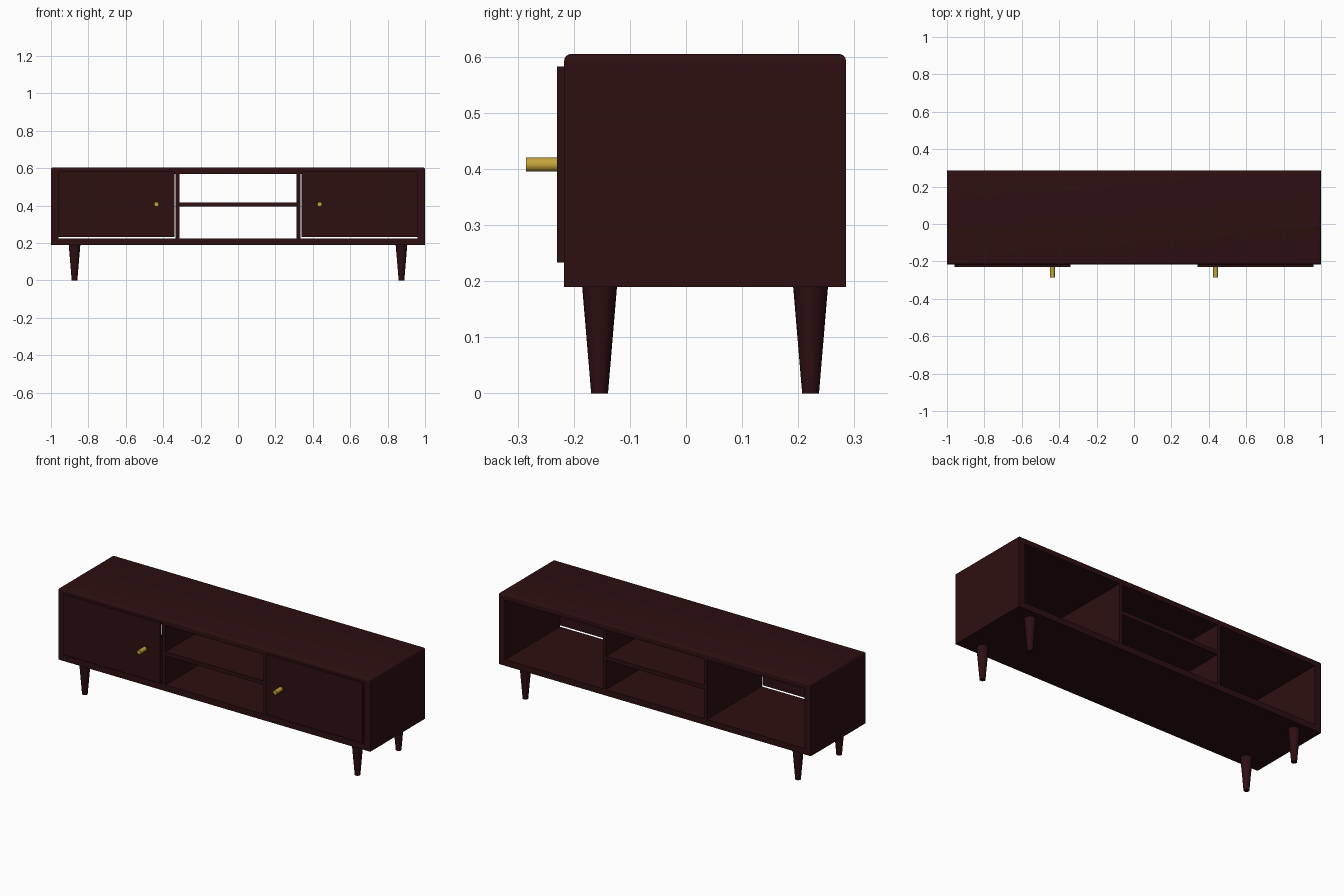
import bpy, bmesh, math
from mathutils import Matrix

if "Cube" in bpy.data.objects:
    bpy.data.objects.remove(bpy.data.objects["Cube"])


def material(name, col):
    m = bpy.data.materials.new(name)
    m.diffuse_color = (*col, 1)
    m.use_nodes = True
    m.node_tree.nodes["Principled BSDF"].inputs["Base Color"].default_value = m.diffuse_color
    return m


wood = material("dark mahogany", (0.027, 0.0046, 0.0053))
brass = material("brass", (0.56, 0.37, 0.045))


def finish(name, bm, mat, smooth=False):
    me = bpy.data.meshes.new(name)
    bm.to_mesh(me)
    bm.free()
    me.materials.append(mat)
    ob = bpy.data.objects.new(name, me)
    bpy.context.collection.objects.link(ob)
    if smooth:
        bpy.ops.object.select_all(action='DESELECT')
        ob.select_set(True)
        bpy.context.view_layer.objects.active = ob
        bpy.ops.object.shade_smooth_by_angle(angle=math.radians(40))
    return ob


def box(name, x, y, z, mat=wood, round_top=0):
    bm = bmesh.new()
    bmesh.ops.create_cube(bm, size=1)
    for v in bm.verts:
        v.co = [a + (c + 0.5) * (b - a) for c, (a, b) in zip(v.co, (x, y, z))]
    if round_top:
        edges = [e for e in bm.edges if all(v.co.z > z[1] - 1e-4 for v in e.verts)]
        bmesh.ops.bevel(bm, geom=edges, offset=round_top, segments=4,
                        profile=0.5, affect='EDGES')
    return finish(name, bm, mat, smooth=round_top > 0)


def cone(name, r1, r2, depth, matrix, mat, sides=24):
    bm = bmesh.new()
    bmesh.ops.create_cone(bm, cap_ends=True, segments=sides, radius1=r1,
                          radius2=r2, depth=depth, matrix=matrix)
    return finish(name, bm, mat, smooth=True)


FRONT, BACK = -0.217, 0.285
depth = (FRONT, BACK)

# Open-backed carcass
box("top_panel", (-1, 1), depth, (0.57, 0.605), round_top=0.012)
box("bottom_panel", (-1, 1), depth, (0.19, 0.225))
box("middle_shelf", (-0.314, 0.314), depth, (0.395, 0.418))

for side, s in (("left", -1), ("right", 1)):
    def span(a, b):
        return tuple(sorted((s * a, s * b)))
    box(side + "_side_panel", span(0.96, 1), depth, (0.225, 0.57))
    box(side + "_divider", span(0.314, 0.334), depth, (0.225, 0.57))
    # Overlay door with a brass knob
    box(side + "_door", span(0.34, 0.96), (-0.23, FRONT), (0.233, 0.583))
    cone(side + "_knob", 0.0125, 0.0125, 0.055,
         Matrix.Translation((s * 0.436, -0.2575, 0.408))
         @ Matrix.Rotation(math.pi / 2, 4, 'X'), brass, 16)
    # Tapered legs
    for end, y in (("front", -0.154), ("back", 0.222)):
        cone(f"{end}_{side}_leg", 0.015, 0.031, 0.19,
             Matrix.Translation((s * 0.874, y, 0.095)), wood)
